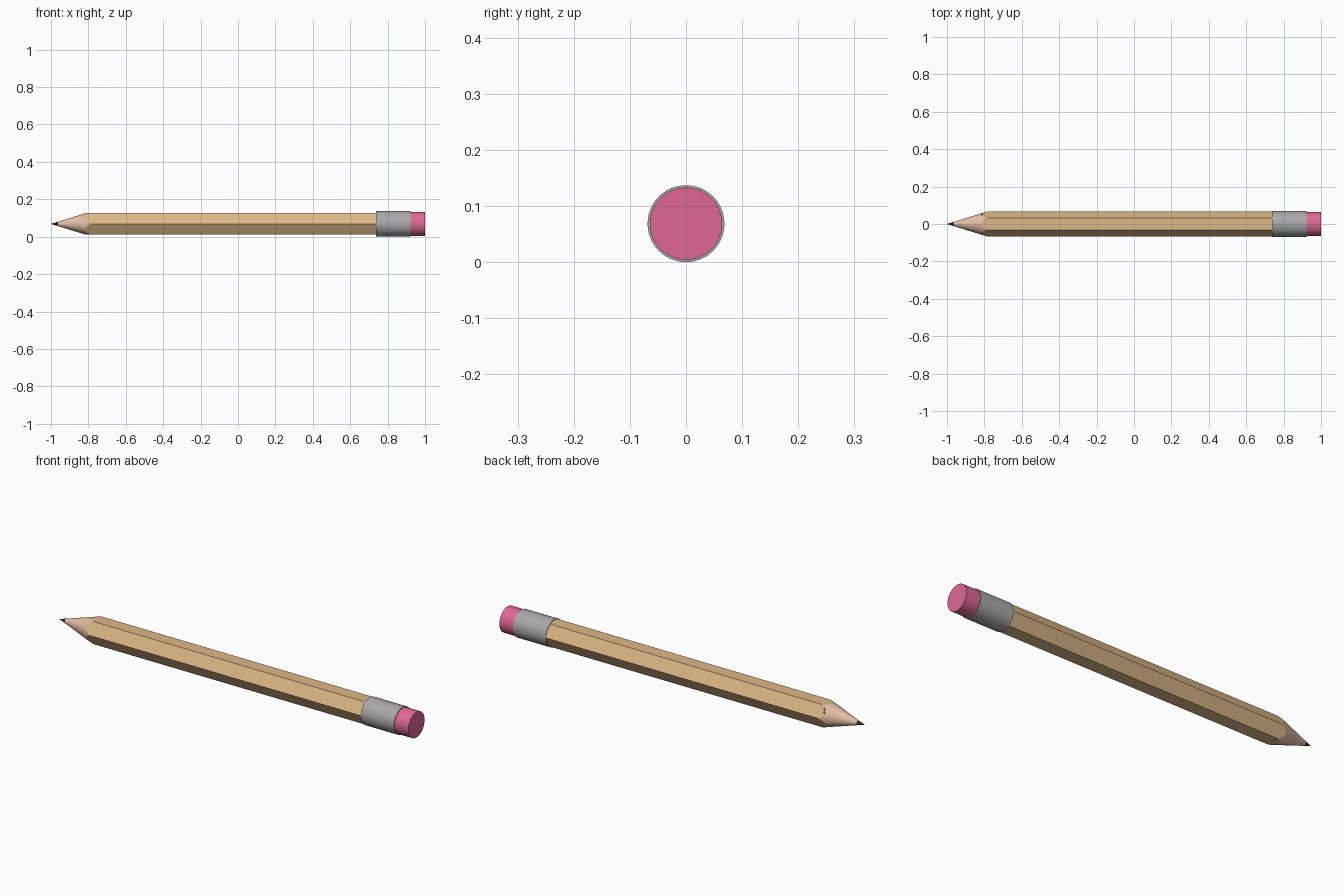
import bpy, bmesh, math

if "Cube" in bpy.data.objects:
    bpy.data.objects.remove(bpy.data.objects["Cube"])

ZC = 0.0685          # height of the pencil axis
HEX_R = 0.066        # corner radius of the hexagonal body
TIP_K = 0.213 / HEX_R  # length per unit radius of the sharpened cone
N = 48


def material(name, rgb):
    lin = [((c / 255 + 0.055) / 1.055) ** 2.4 for c in rgb]
    m = bpy.data.materials.new(name)
    m.diffuse_color = (*lin, 1)
    m.use_nodes = True
    m.node_tree.nodes["Principled BSDF"].inputs["Base Color"].default_value = m.diffuse_color
    return m


paint = material("tan_paint", (222, 184, 135))
wood = material("bare_wood", (226, 188, 166))
lead = material("dark_lead", (48, 48, 50))
metal = material("grey_metal", (169, 169, 169))
rubber = material("pink_rubber", (224, 104, 146))


def hex_radius(a):
    """Distance from axis to the hexagon side at angle a (corners at multiples of 60)."""
    off = (a % (math.pi / 3)) - math.pi / 6
    return HEX_R * math.cos(math.pi / 6) / math.cos(off)


def loft(name, rings, mat, angle, closed=False):
    """Skin rings along x; each ring is a function angle -> (x, radius)."""
    bm = bmesh.new()
    loops = []
    for ring in rings:
        loop = []
        for i in range(N):
            a = 2 * math.pi * i / N
            x, r = ring(a)
            loop.append(bm.verts.new((x, r * math.cos(a), ZC + r * math.sin(a))))
        loops.append(loop)
    pairs = list(zip(loops, loops[1:]))
    if closed:
        pairs.append((loops[-1], loops[0]))
    for p, q in pairs:
        for i in range(N):
            j = (i + 1) % N
            bm.faces.new((p[i], p[j], q[j], q[i]))
    if not closed:
        for loop in (loops[0], loops[-1]):
            bm.faces.new(loop)
    bmesh.ops.remove_doubles(bm, verts=bm.verts, dist=1e-5)
    bmesh.ops.recalc_face_normals(bm, faces=bm.faces)
    me = bpy.data.meshes.new(name)
    bm.to_mesh(me)
    bm.free()
    me.materials.append(mat)
    ob = bpy.data.objects.new(name, me)
    bpy.context.collection.objects.link(ob)
    bpy.ops.object.select_all(action='DESELECT')
    ob.select_set(True)
    bpy.context.view_layer.objects.active = ob
    bpy.ops.object.shade_smooth_by_angle(angle=math.radians(angle))
    return ob


def circle(x, r):
    return lambda a: (x, r)


def sharpened(a):
    """Scalloped line where the cone meets the hexagon."""
    r = hex_radius(a)
    return (-1 + r * TIP_K, r)


def cone(x):
    return circle(x, (x + 1) / TIP_K)


# Hexagonal painted body
loft("body", [sharpened, lambda a: (0.76, hex_radius(a))], paint, 12)

# Sharpened wood cone and lead point
loft("wood_tip", [sharpened, cone(-0.962)], wood, 20)
loft("lead_point", [cone(-0.962), cone(-0.9985)], lead, 20)
bpy.data.objects["lead_point"].data.vertices.foreach_get  # point kept as a tiny flat
for v in bpy.data.objects["lead_point"].data.vertices:
    if v.co.x < -0.99:
        v.co.x = -1.0

# Metal sleeve and eraser
loft("ferrule", [circle(0.737, 0.0665), circle(0.737, 0.0685), circle(0.922, 0.0685),
                 circle(0.922, 0.0635), circle(0.75, 0.0635)], metal, 30, closed=True)
loft("eraser", [circle(0.88, 0.0645), circle(1.0, 0.0645)], rubber, 30)
